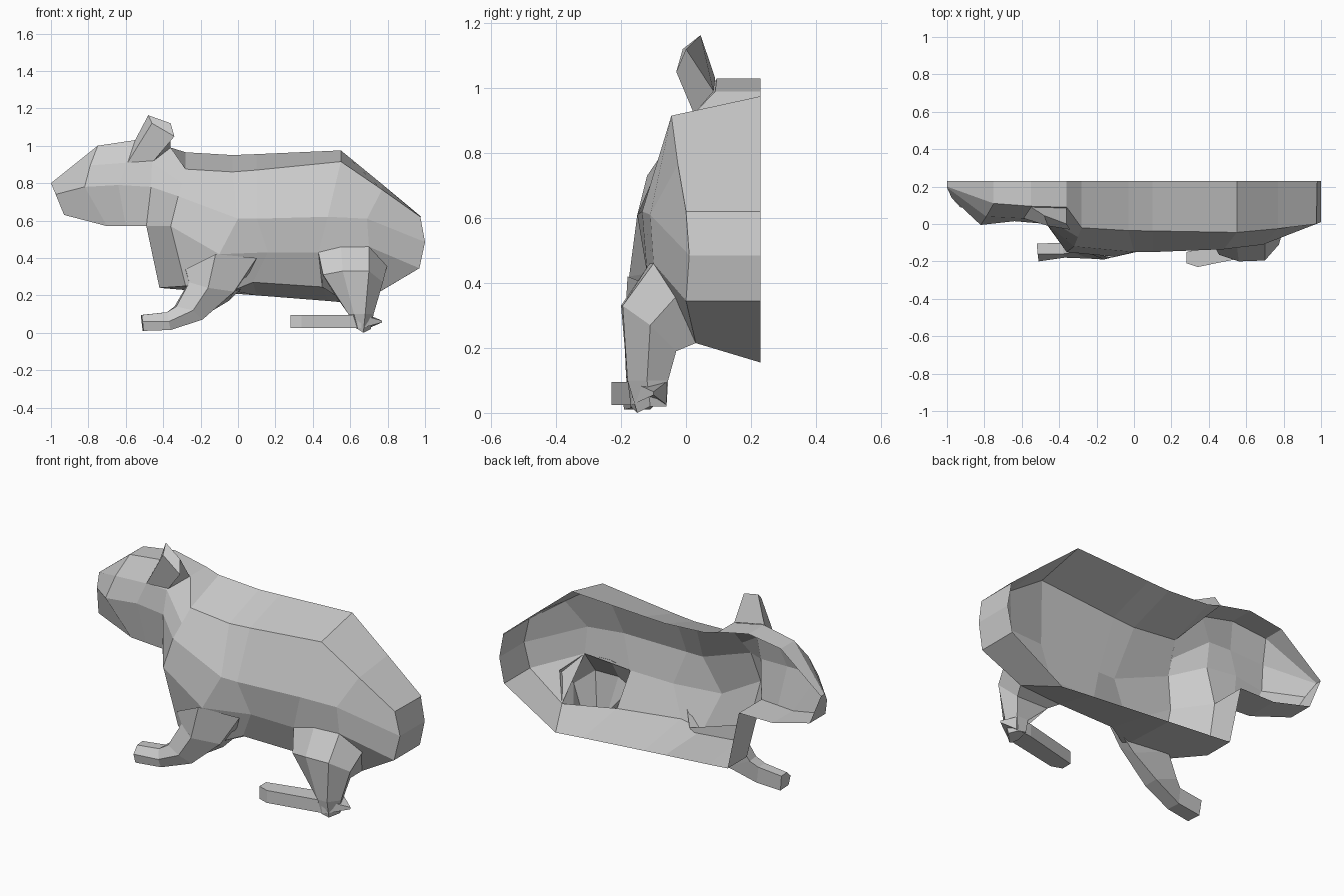
import bpy, bmesh
from mathutils import Vector

MID = 0.23  # the open cut plane of the half body

fur = bpy.data.materials.new("light_grey")
fur.diffuse_color = (0.6, 0.6, 0.6, 1)


def finish(name, bm, outward=None):
    bmesh.ops.remove_doubles(bm, verts=bm.verts, dist=0.0005)
    bmesh.ops.recalc_face_normals(bm, faces=bm.faces)
    pivot = sum((v.co for v in bm.verts), Vector()) / len(bm.verts)
    if outward is not None:
        pivot.y = outward
    turn = sum(f.normal.dot(f.calc_center_median() - pivot) * f.calc_area() for f in bm.faces)
    if turn < 0:
        bmesh.ops.reverse_faces(bm, faces=bm.faces)
    me = bpy.data.meshes.new(name)
    bm.to_mesh(me)
    bm.free()
    me.materials.append(fur)
    ob = bpy.data.objects.new(name, me)
    bpy.context.collection.objects.link(ob)
    return ob


def loft(name, rings, closed=False, cap=False, skip=(), outward=None):
    """Skin a list of point rings; skip holds (ring, row) faces left open."""
    bm = bmesh.new()
    vs = [[bm.verts.new(p) for p in r] for r in rings]
    n = len(rings[0])
    for i in range(len(rings) - 1):
        for j in range(n if closed else n - 1):
            if (i, j) not in skip:
                k = (j + 1) % n
                bm.faces.new((vs[i][j], vs[i][k], vs[i + 1][k], vs[i + 1][j]))
    if cap:
        bm.faces.new(vs[-1])
    return finish(name, bm, outward)


# Body: rows run from spine, over the flank, to the belly centre
shoulder = [(-.28, MID, .965), (-.28, -.02, .875), (-.32, -.12, .73),
            (-.36, -.15, .57), (-.28, -.13, .25), (-.30, MID, .23)]
rump = [(.98, MID, .62), (.975, 0, .62), (1, .01, .485),
        (.97, 0, .345), (.97, 0, .345), (.97, MID, .345)]
body = [
    shoulder,
    [(-.03, MID, .95), (-.03, -.035, .86), (0, -.15, .61),
     (-.10, -.175, .42), (-.03, -.11, .225), (-.03, MID, .21)],
    [(.10, MID, .955), (.10, -.037, .87), (.10, -.15, .61),
     (.16, -.115, .43), (.08, -.07, .27), (.10, MID, .20)],
    [(.55, MID, .975), (.55, -.045, .915), (.48, -.135, .62),
     (.43, -.12, .43), (.45, -.03, .245), (.48, MID, .17)],
    [(.77, MID, .795), (.77, -.025, .765), (.69, -.11, .61),
     (.70, -.10, .46), (.75, .03, .215), (.65, MID, .155)],
    rump,
    [(x, MID, z) for x, y, z in rump],
]
loft("body", body, skip={(3, 3)}, outward=MID)

# Neck and chest join the head to the shoulder
neck = [(-.36, MID, .99), (-.36, .09, .99), (-.46, .025, .91), (-.465, 0, .78),
        (-.49, .03, .57), (-.42, .06, .24), (-.42, MID, .24)]
shoulder7 = shoulder[:2] + [(-.30, -.07, .80)] + shoulder[2:]
loft("neck", [neck, shoulder7], outward=MID)
loft("chest", [[neck[4], neck[5]], [(-.49, MID, .57), neck[6]]], outward=MID)

# Head: rows run from crown, over the cheek, to the chin
snout = [(-1, MID, .80), (-1, .20, .80), (-1, .195, .80),
         (-.975, .14, .74), (-.93, .09, .63), (-.93, MID, .63)]
head = [
    [(x, MID, z) for x, y, z in snout],
    snout,
    [(-.75, MID, 1.0), (-.75, .11, 1.0), (-.79, .04, .895),
     (-.82, -.005, .78), (-.70, .05, .57), (-.70, MID, .57)],
    [(-.55, MID, 1.03), (-.55, .095, 1.03), (-.59, .03, .91),
     (-.64, .015, .79), (-.60, .04, .57), (-.60, MID, .57)],
    neck[:5] + [(-.49, MID, .57)],
]
loft("head", head, outward=MID)

# Ear
loft("ear", [
    [(-.55, .09, 1.03), (-.59, .03, .91), (-.45, .025, .92), (-.36, .085, .99)],
    [(-.48, .045, 1.163), (-.46, -.01, 1.12), (-.34, -.03, 1.05), (-.36, .0, 1.12)],
], closed=True, cap=True)

# Front leg: shoulder, elbow, wrist, paw
loft("front_leg", [
    [(-.30, -.07, .34), (-.28, -.14, .34), (-.12, -.18, .42), (.10, -.13, .40), (.02, -.06, .24)],
    [(-.27, -.06, .26), (-.26, -.13, .27), (-.16, -.19, .24), (-.02, -.13, .22), (-.05, -.06, .17)],
    [(-.34, -.08, .14), (-.33, -.15, .14), (-.24, -.185, .12), (-.19, -.14, .07), (-.20, -.07, .08)],
    [(-.38, -.10, .11), (-.38, -.16, .11), (-.37, -.18, .06), (-.36, -.17, .015), (-.37, -.10, .02)],
    [(-.52, -.105, .095), (-.515, -.16, .095), (-.51, -.20, .06), (-.505, -.19, .01), (-.51, -.11, .01)],
], closed=True, cap=True)

# Hind leg: hip opening, knee, ankle, heel
loft("hind_leg", [
    [(.43, -.12, .43), (.55, -.112, .46), (.70, -.10, .46), (.80, -.02, .37), (.75, .03, .215), (.45, -.03, .245)],
    [(.455, -.165, .31), (.56, -.20, .33), (.70, -.195, .33), (.775, -.11, .27), (.72, -.03, .19), (.52, -.04, .2)],
    [(.59, -.15, .10), (.62, -.18, .10), (.68, -.18, .10), (.725, -.12, .10), (.70, -.055, .10), (.63, -.055, .10)],
    [(.62, -.14, .03), (.64, -.17, .02), (.67, -.15, 0), (.71, -.11, .02), (.69, -.06, .02), (.64, -.06, .03)],
], closed=True, cap=True)

# Hind foot: flat slab with clipped toe and pointed heel
outline = [(.28, -.15), (.28, -.21), (.34, -.23), (.66, -.165), (.77, -.10), (.70, -.06), (.60, -.07)]
slab = [[(x, y, .06 + s * (.005 if x > .75 else .035)) for x, y in outline] for s in (-1, 1)]
foot = loft("hind_foot", slab, closed=True, cap=True)
bm = bmesh.new()
bm.from_mesh(foot.data)
bmesh.ops.holes_fill(bm, edges=bm.edges)
bmesh.ops.recalc_face_normals(bm, faces=bm.faces)
bm.to_mesh(foot.data)
bm.free()
